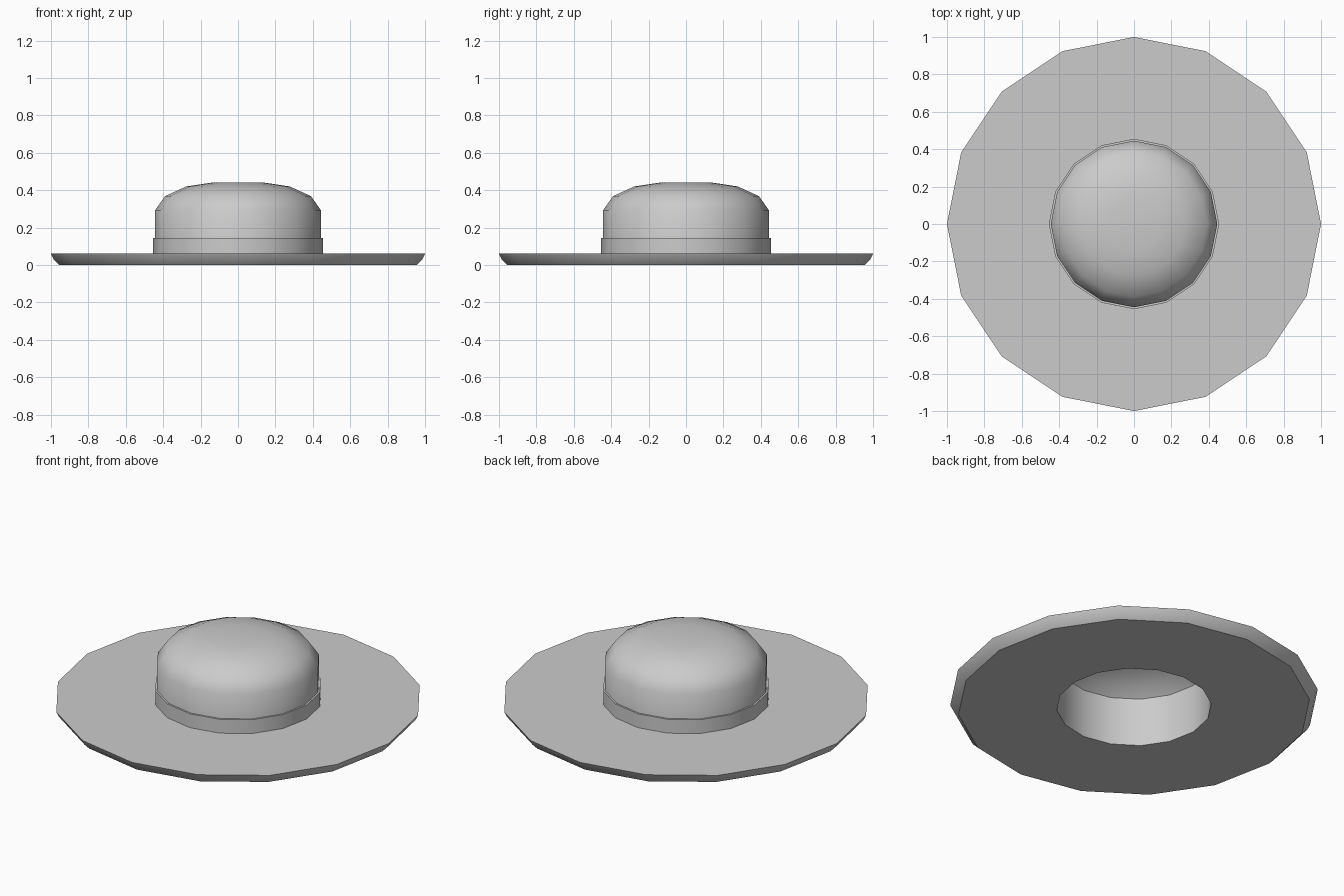
import bpy
import bmesh
import math
from mathutils import Vector

cube = bpy.data.objects.get("Cube")
if cube:
    bpy.data.objects.remove(cube, do_unlink=True)

SIDES = 16

felt = bpy.data.materials.new("grey_felt")
felt.use_nodes = True
colour = (0.6, 0.6, 0.6, 1)
felt.diffuse_color = colour
felt.node_tree.nodes["Principled BSDF"].inputs["Base Color"].default_value = colour


def lathe(name, profile, closed):
    """Spin a (radius, height) profile around the z axis."""
    bm = bmesh.new()
    verts = [bm.verts.new((r, 0, z)) for r, z in profile]
    edges = [bm.edges.new(pair) for pair in zip(verts, verts[1:])]
    if closed:
        edges.append(bm.edges.new((verts[-1], verts[0])))
    bmesh.ops.spin(bm, geom=verts + edges, cent=Vector(), axis=(0, 0, 1),
                   angle=math.tau, steps=SIDES, use_merge=False)
    bmesh.ops.remove_doubles(bm, verts=bm.verts, dist=0.0005)
    bmesh.ops.recalc_face_normals(bm, faces=bm.faces)
    mesh = bpy.data.meshes.new(name)
    bm.to_mesh(mesh)
    bm.free()
    mesh.materials.append(felt)
    obj = bpy.data.objects.new(name, mesh)
    bpy.context.collection.objects.link(obj)
    bpy.ops.object.select_all(action="DESELECT")
    obj.select_set(True)
    bpy.context.view_layer.objects.active = obj
    bpy.ops.object.shade_smooth_by_angle(angle=math.radians(40))
    return obj


# Wide flat brim with an undercut rim and an open centre
lathe("brim", [(0.42, 0), (0.955, 0), (0.985, 0.03), (1, 0.06), (0.42, 0.06)], True)

# Hollow crown: lining from the axis outwards, then the outer dome back in
lining = [(0, 0.41), (0.13, 0.41), (0.25, 0.385), (0.36, 0.34), (0.42, 0.29), (0.42, 0.06)]
dome = [(0.445, 0.06), (0.445, 0.29), (0.39, 0.368), (0.276, 0.42), (0.142, 0.44), (0, 0.44)]
lathe("crown", lining + dome, False)

# Band around the foot of the crown
lathe("hat_band", [(0.435, 0.06), (0.455, 0.06), (0.455, 0.143), (0.435, 0.143)], True)
